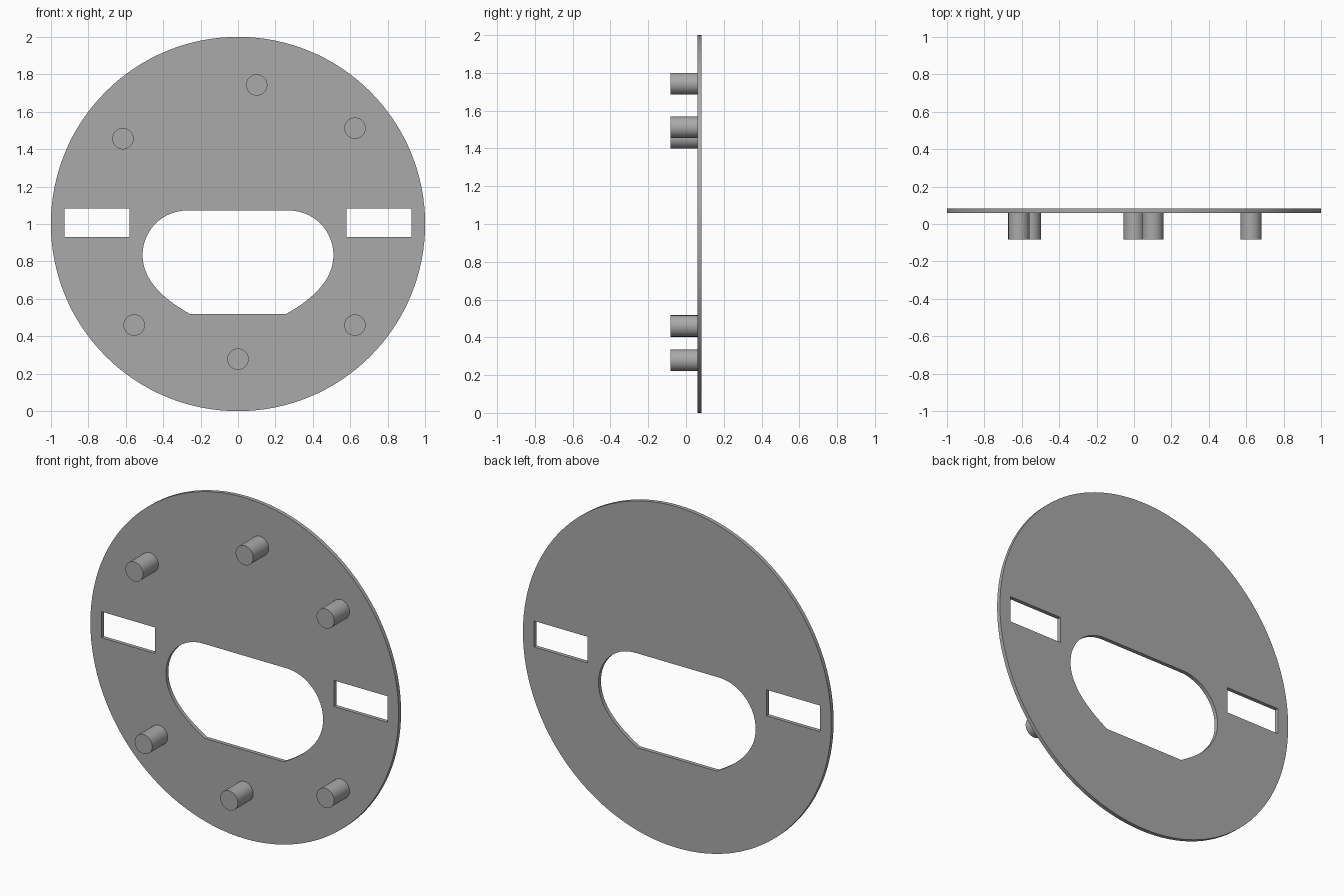
import bpy
from math import sin, cos, pi, radians
from mathutils import Vector
from mathutils.geometry import interpolate_bezier

cube = bpy.data.objects.get("Cube")
if cube:
    bpy.data.objects.remove(cube, do_unlink=True)

grey = bpy.data.materials.new("plain grey")
grey.use_nodes = True
colour = (0.4, 0.4, 0.4, 1)
grey.diffuse_color = colour
grey.node_tree.nodes["Principled BSDF"].inputs["Base Color"].default_value = colour

BACK, FACE, FRONT = 0.083, 0.06, -0.083


def finish(obj, name):
    obj.name = obj.data.name = name
    obj.data.materials.clear()
    obj.data.materials.append(grey)
    bpy.ops.object.select_all(action="DESELECT")
    obj.select_set(True)
    bpy.context.view_layer.objects.active = obj
    bpy.ops.object.shade_smooth_by_angle(angle=radians(30))


def arc(cx, cz, r, start, end, steps):
    angles = [start + (end - start) * i / steps for i in range(steps + 1)]
    return [(cx + r * cos(a), cz + r * sin(a)) for a in angles]


def rectangle(x0, x1, z0, z1):
    return [(x0, z0), (x1, z0), (x1, z1), (x0, z1)]


# Central opening: rounded shoulders, tapering to a flat bottom edge
shoulder = arc(0.272, 0.834, 0.238, pi / 2, 0, 16)
taper = interpolate_bezier(*[Vector(p) for p in (
    (0.51, 0.834, 0), (0.51, 0.70, 0), (0.40, 0.60, 0), (0.257, 0.519, 0))], 16)
half = shoulder + [(p.x, p.y) for p in taper[1:]]
opening = half + [(-x, z) for x, z in reversed(half)]

# Round plate with the opening and two side slots
outlines = [
    arc(0, 1, 1, 0, 2 * pi, 128)[:-1],
    opening,
    rectangle(0.58, 0.928, 0.93, 1.083),
    rectangle(-0.928, -0.58, 0.93, 1.083),
]
curve = bpy.data.curves.new("plate", "CURVE")
curve.dimensions = "2D"
curve.fill_mode = "BOTH"
curve.extrude = (BACK - FACE) / 2
for outline in outlines:
    spline = curve.splines.new("POLY")
    spline.points.add(len(outline) - 1)
    for point, (x, z) in zip(spline.points, outline):
        point.co = (x, z, 0, 1)
    spline.use_cyclic_u = True
plate = bpy.data.objects.new("plate", curve)
bpy.context.collection.objects.link(plate)
plate.location.y = (BACK + FACE) / 2
plate.rotation_euler.x = pi / 2
bpy.ops.object.select_all(action="DESELECT")
plate.select_set(True)
bpy.context.view_layer.objects.active = plate
bpy.ops.object.convert(target="MESH")
finish(bpy.context.object, "plate")

# Six pegs standing out from the front face
pegs = {
    "peg_top": (0.10, 1.743),
    "peg_upper_left": (0.625, 1.512),
    "peg_upper_right": (-0.615, 1.456),
    "peg_lower_left": (0.625, 0.46),
    "peg_lower_right": (-0.555, 0.46),
    "peg_bottom": (0, 0.278),
}
for name, (x, z) in pegs.items():
    bpy.ops.mesh.primitive_cylinder_add(
        vertices=48, radius=0.057, depth=FACE - FRONT,
        location=(x, (FACE + FRONT) / 2, z), rotation=(pi / 2, 0, 0))
    finish(bpy.context.object, name)
